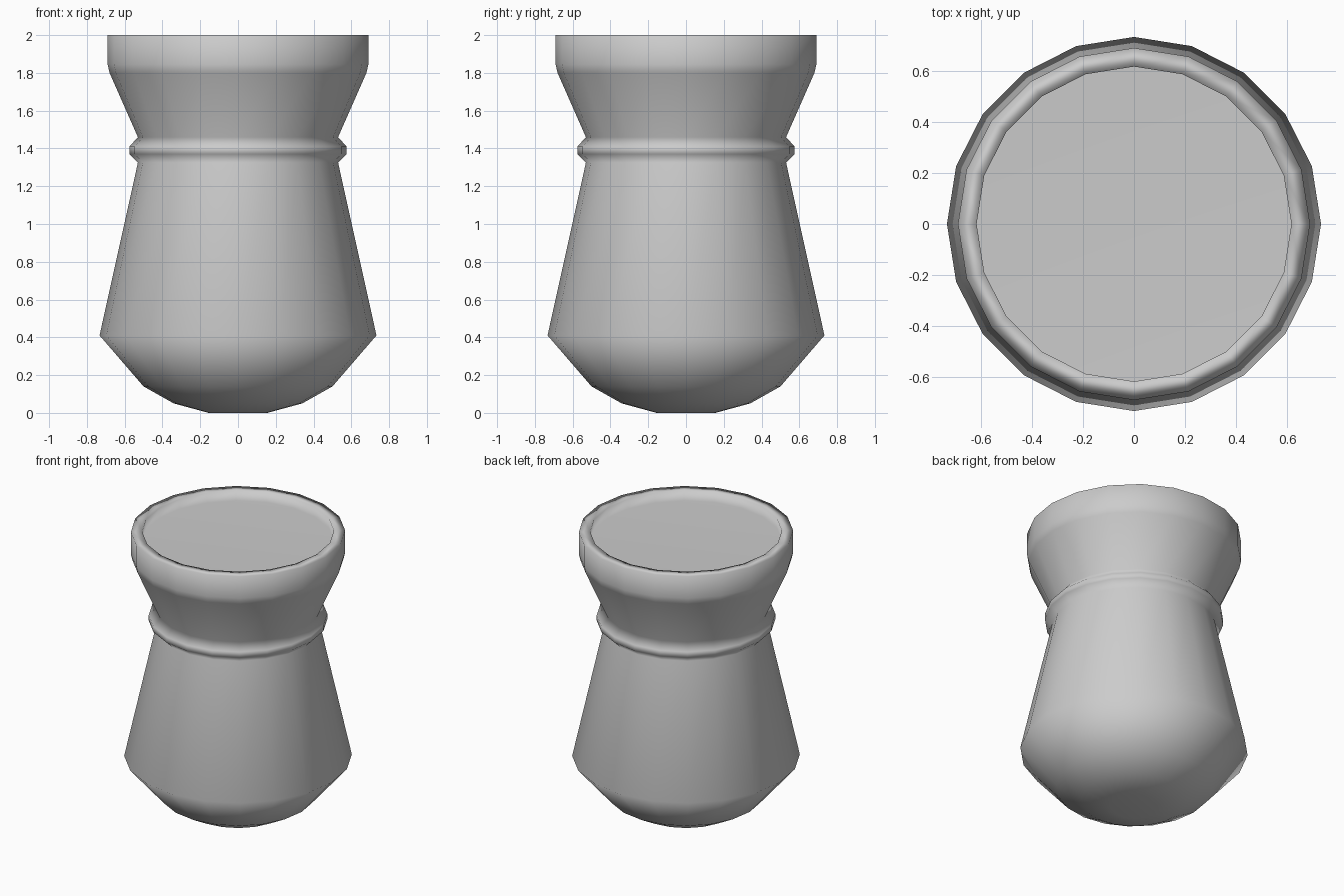
import bpy, bmesh
from math import sin, cos, pi

if "Cube" in bpy.data.objects:
    bpy.data.objects.remove(bpy.data.objects["Cube"])

SIDES = 20


def lathe(name, profile):
    """Revolve an (r, z) profile round z, closing any open end with a flat cap."""
    bm = bmesh.new()
    rings = [[bm.verts.new((r * cos(2 * pi * i / SIDES), r * sin(2 * pi * i / SIDES), z))
              for i in range(SIDES)] for r, z in profile]
    for a, b in zip(rings, rings[1:]):
        for i in range(SIDES):
            j = (i + 1) % SIDES
            bm.faces.new((a[i], a[j], b[j], b[i]))
    bm.faces.new(rings[0][::-1])
    bm.faces.new(rings[-1])
    bmesh.ops.recalc_face_normals(bm, faces=bm.faces[:])
    for f in bm.faces:
        f.smooth = True
    mesh = bpy.data.meshes.new(name)
    bm.to_mesh(mesh)
    bm.free()
    obj = bpy.data.objects.new(name, mesh)
    bpy.context.collection.objects.link(obj)
    # large faces dominate the smooth shading
    obj.modifiers.new("weighted", 'WEIGHTED_NORMAL').mode = 'FACE_AREA'
    return obj


# Rounded base, tapering body, neck bead, flared mouth, rim and recessed top
lathe("vessel", [
    (0.155, 0.0), (0.34, 0.05), (0.50, 0.14), (0.733, 0.41),  # base
    (0.53, 1.325),                                            # body
    (0.575, 1.37), (0.575, 1.41), (0.53, 1.46),               # neck bead
    (0.68, 1.80), (0.69, 1.845), (0.69, 2.0),                 # flared mouth
    (0.617, 2.0), (0.617, 1.93),                              # rim and recess
])
